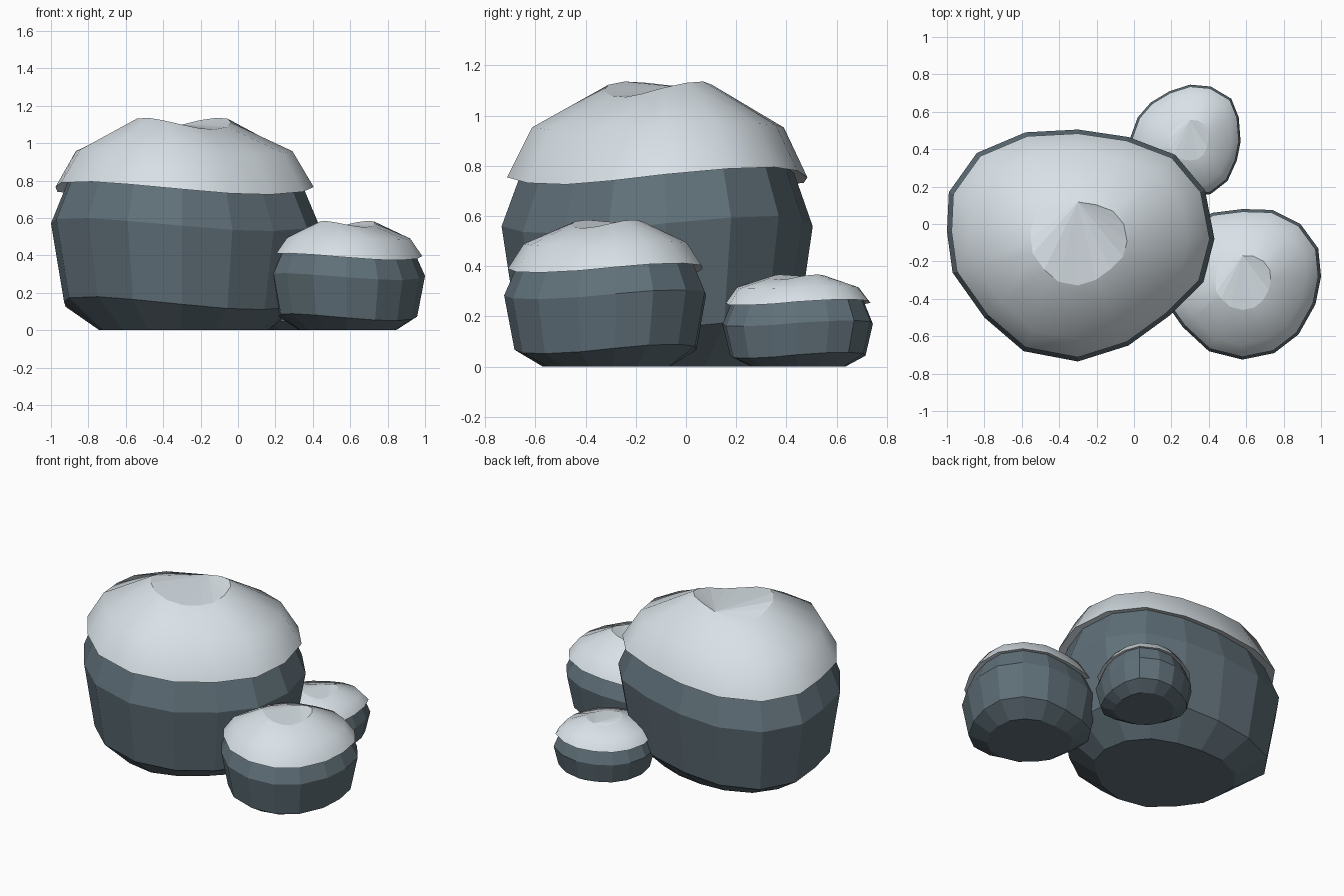
import bpy, bmesh, math

if "Cube" in bpy.data.objects:
    bpy.data.objects.remove(bpy.data.objects["Cube"])


def material(name, rgb):
    m = bpy.data.materials.new(name)
    m.diffuse_color = (*rgb, 1)
    m.use_nodes = True
    m.node_tree.nodes["Principled BSDF"].inputs["Base Color"].default_value = m.diffuse_color
    return m


STONE = material("slate grey", (0.117, 0.162, 0.190))
SNOW = material("snow white", (0.70, 0.765, 0.81))


def build(name, outline, centre, rings, wobble, mat, is_cap):
    """Loft scaled copies of an outline; rings are (scale, height, wobble factor)."""
    bm = bmesh.new()
    cx, cy = centre
    loops = []
    for s, z, w in rings:
        loop = []
        for i, (x, y) in enumerate(outline):
            ang = math.radians(90 - 360 * i / len(outline))
            dz = w * wobble * math.cos(2 * (ang - math.radians(40)))
            loop.append(bm.verts.new((cx + (x - cx) * s, cy + (y - cy) * s, z + dz)))
        loops.append(loop)
    n = len(outline)
    for k, (a, b) in enumerate(zip(loops, loops[1:])):
        for i in range(n):
            j = (i + 1) % n
            f = bm.faces.new((a[i], a[j], b[j], b[i]))
            f.smooth = is_cap and k > 0
    # bottom is one flat face, the uneven top is a fan from the rearmost point
    bm.faces.new(loops[0])
    top = loops[-1]
    for i in range(1, n - 1):
        bm.faces.new((top[0], top[i], top[i + 1]))
    bmesh.ops.recalc_face_normals(bm, faces=bm.faces)
    me = bpy.data.meshes.new(name)
    bm.to_mesh(me)
    bm.free()
    me.materials.append(mat)
    ob = bpy.data.objects.new(name, me)
    bpy.context.collection.objects.link(ob)


def boulder(name, outline, centre, wobble, foot, waist, rim, mid, top):
    # stone body: flat base, foot ring, widest ring, shoulder under the snow
    build(name + "_stone", outline, centre,
          [(0.63, 0, 0), (0.90, foot, 1), (1, waist, 1), (0.87, rim + 0.03 * (rim / 0.76), 1)],
          wobble, STONE, False)
    # snow cap: tucked underside, overhanging rim, shoulder, dented top
    build(name + "_snow_cap", outline, centre,
          [(0.86, rim + 0.02 * (rim / 0.76), 1), (0.965, rim, 1), (0.81, mid, 0.4), (0.36, top, 0.9)],
          wobble, SNOW, True)


# outlines run clockwise from the rearmost point
boulder("large_boulder",
        [(-.30, .505), (-.03, .465), (.22, .37), (.38, .18), (.43, -.08), (.37, -.31),
         (.19, -.49), (-.03, -.65), (-.30, -.735), (-.59, -.68), (-.80, -.50),
         (-.97, -.26), (-1.0, -.04), (-.99, .17), (-.84, .38), (-.58, .49)],
        (-.30, -.10), .035, .145, .565, .76, .955, 1.105)

boulder("medium_boulder",
        [(.58, .08), (.74, .075), (.89, 0), (.985, -.13), (1.0, -.28), (.97, -.43),
         (.88, -.59), (.75, -.69), (.58, -.725), (.40, -.68), (.26, -.55),
         (.19, -.45), (.18, -.30), (.20, -.14), (.29, -.0), (.42, .06)],
        (.58, -.31), .019, .07, .287, .393, .49, .568)

boulder("small_boulder",
        [(.30, .745), (.41, .735), (.52, .67), (.56, .57), (.57, .44), (.55, .34),
         (.50, .23), (.41, .16), (.30, .145), (.17, .16), (.06, .23),
         (0, .33), (-.02, .46), (.02, .57), (.09, .65), (.19, .71)],
        (.30, .45), .012, .045, .172, .256, .315, .356)
